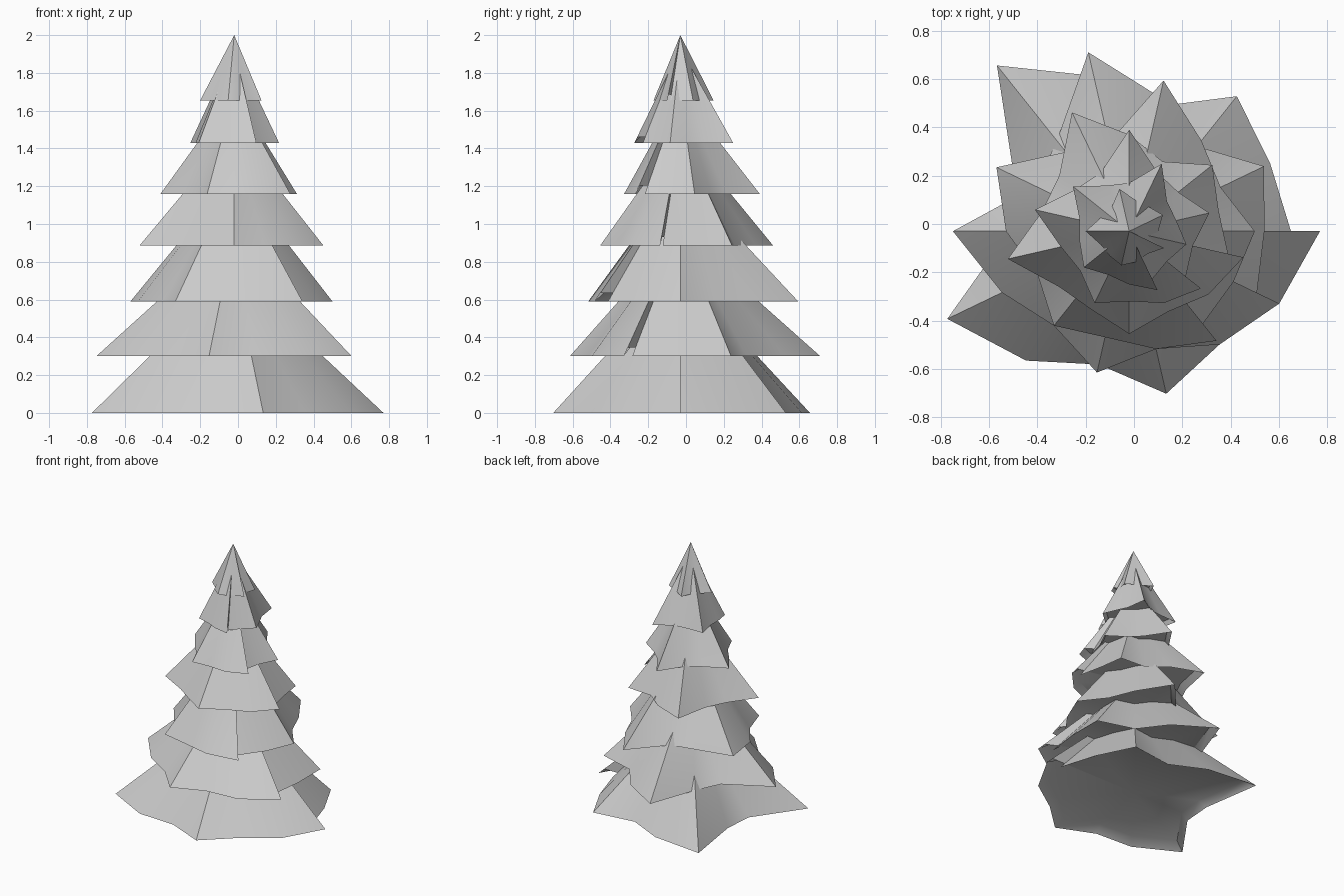
import bpy, bmesh, math
from mathutils import Vector

if "Cube" in bpy.data.objects:
    bpy.data.objects.remove(bpy.data.objects["Cube"])

# One plain material for the whole tree
grey = bpy.data.materials.new("light_grey")
grey.diffuse_color = (0.6, 0.6, 0.6, 1)
grey.use_nodes = True
grey.node_tree.nodes["Principled BSDF"].inputs["Base Color"].default_value = grey.diffuse_color

CX, CY = -0.02, -0.03        # trunk axis
SEG = 14                     # steps round each skirt
STEP = 360 / SEG


def branch_tier(name, z, height, seam, radii):
    """Ragged cone skirt wound clockwise from a seam, with a recessed underside."""
    bm = bmesh.new()

    def ring(scale, dz):
        pts = []
        for i, r in enumerate(radii):
            a = math.radians(seam - i * STEP)
            pts.append(bm.verts.new((CX + r * scale * math.cos(a),
                                     CY + r * scale * math.sin(a), z + dz)))
        return pts

    lift = 0.045 if z < 1.4 else 0.03
    outer = ring(1.0, 0)
    inner = ring(0.89, lift)
    apex = bm.verts.new((CX, CY, z + height))
    hub = bm.verts.new((CX, CY, z + lift))
    for i in range(SEG):
        a, b = outer[i], outer[i + 1]
        c, d = inner[i], inner[i + 1]
        bm.faces.new((b, a, apex))       # outer slope
        bm.faces.new((a, b, d, c))       # rim lip
        bm.faces.new((c, d, hub))        # underside
    # step where the winding starts and ends, left open at the lip
    t = lift / height
    s = bm.verts.new(outer[0].co.lerp(apex.co, t))
    e = bm.verts.new(outer[-1].co.lerp(apex.co, t))
    p = bm.verts.new(apex.co)
    bm.faces.new((s, p, e))

    me = bpy.data.meshes.new(name)
    bm.to_mesh(me)
    bm.free()
    me.materials.append(grey)
    ob = bpy.data.objects.new(name, me)
    bpy.context.collection.objects.link(ob)
    bpy.ops.object.select_all(action='DESELECT')
    ob.select_set(True)
    bpy.context.view_layer.objects.active = ob
    bpy.ops.object.shade_smooth_by_angle(angle=math.radians(45))
    return ob


# base height, cone height, seam in steps, radii clockwise from the seam
tiers = [
    (0.0, 0.74, 0, (.79, .69, .60, .69, .566, .685, .836, .495, .53, .878, .66, .53, .715, .648, .67)),
    (0.3, 0.66, -1, (.69, .60, .50, .60, .50, .585, .73, .43, .48, .76, .57, .45, .62, .56, .587)),
    (0.59, 0.67, -2, (.58, .50, .45, .50, .42, .51, .61, .42, .377, .64, .48, .42, .52, .48, .49)),
    (0.885, 0.60, -.5, (.485, .42, .37, .425, .36, .37, .515, .37, .37, .546, .40, .32, .44, .38, .42)),
    (1.16, 0.54, -1.5, (.38, .33, .29, .33, .26, .29, .40, .28, .27, .42, .27, .26, .34, .27, .30)),
    (1.43, 0.50, -2.5, (.27, .22, .20, .24, .21, .21, .297, .21, .20, .31, .20, .20, .243, .20, .22)),
    (1.655, 0.345, -1, (.16, .12, .13, .145, .13, .13, .18, .13, .12, .18, .13, .13, .155, .12, .12)),
]
for n, (z, h, k, radii) in enumerate(tiers, 1):
    branch_tier(f"branch_tier_{n}", z, h, k * STEP, radii)
